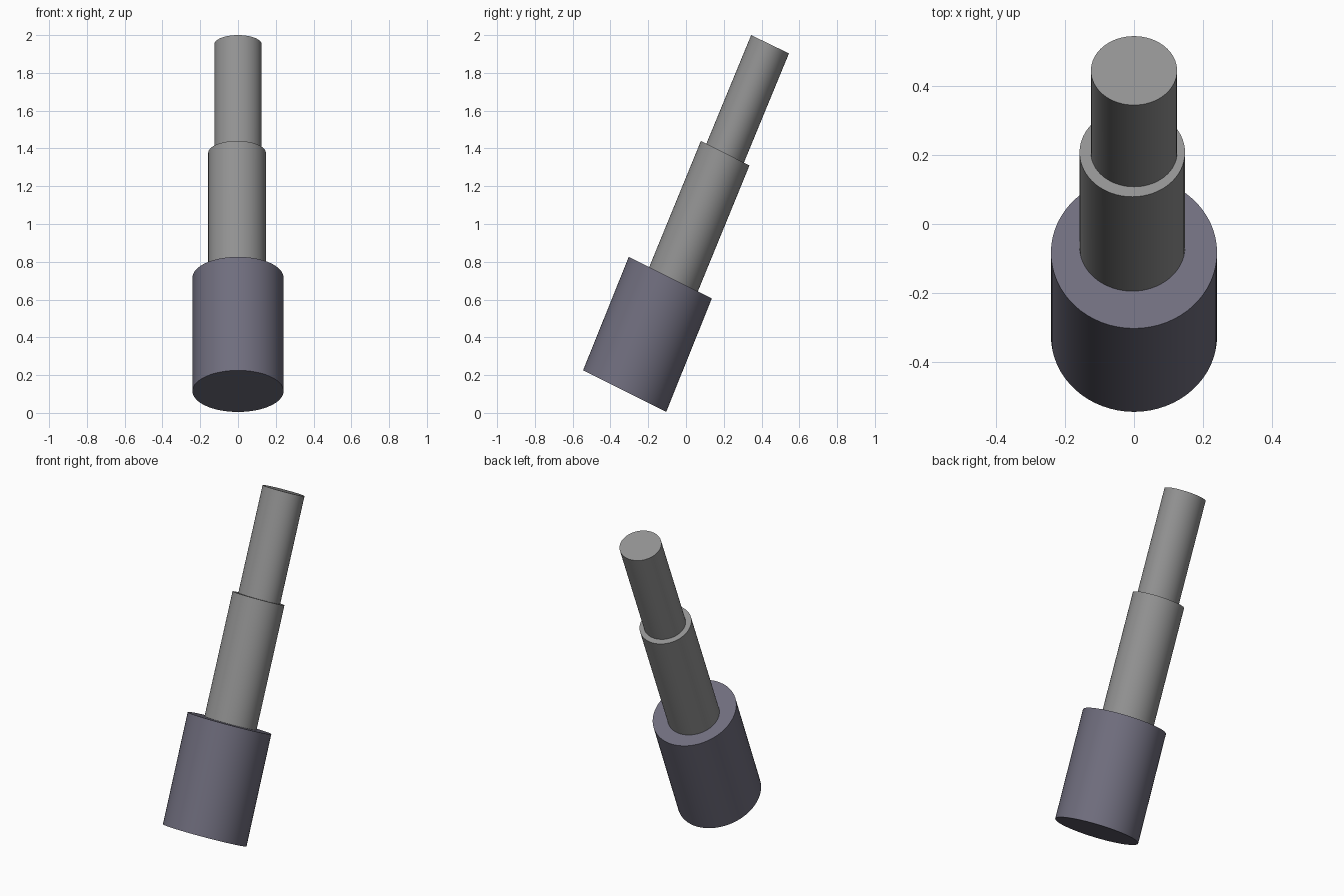
import bpy
import bmesh
import math
from mathutils import Matrix, Vector

cube = bpy.data.objects.get("Cube")
if cube:
    bpy.data.objects.remove(cube, do_unlink=True)


def make_material(name, rgb):
    mat = bpy.data.materials.new(name)
    mat.use_nodes = True
    colour = (*rgb, 1.0)
    mat.diffuse_color = colour
    mat.node_tree.nodes["Principled BSDF"].inputs["Base Color"].default_value = colour
    return mat


def leaning_cylinder(name, bottom, top, radius_x, slant, mat):
    """Cylinder between two centres; slant is the (y, z) half-width of its caps."""
    bottom, top = Vector(bottom), Vector(top)
    middle, axis = (bottom + top) / 2, top - bottom
    shear = Matrix((
        (radius_x, 0, axis.x, middle.x),
        (0, slant[0], axis.y, middle.y),
        (0, slant[1], axis.z, middle.z),
        (0, 0, 0, 1)))
    bm = bmesh.new()
    bmesh.ops.create_cone(bm, cap_ends=True, segments=64, radius1=1, radius2=1,
                          depth=1, matrix=shear)
    mesh = bpy.data.meshes.new(name)
    bm.to_mesh(mesh)
    bm.free()
    mesh.materials.append(mat)
    obj = bpy.data.objects.new(name, mesh)
    bpy.context.collection.objects.link(obj)
    bpy.ops.object.select_all(action='DESELECT')
    obj.select_set(True)
    bpy.context.view_layer.objects.active = obj
    bpy.ops.object.shade_smooth_by_angle(angle=math.radians(30))
    return obj


violet_grey = make_material("violet grey", (0.162, 0.156, 0.209))
metal_grey = make_material("metal grey", (0.287, 0.287, 0.287))

# Wide base sleeve
leaning_cylinder("base_sleeve", (0, -0.325, 0.115), (0, -0.083, 0.716),
                 0.241, (0.22, -0.11), violet_grey)
# Middle tube, sunk into the base
leaning_cylinder("middle_tube", (-0.005, -0.106, 0.61), (-0.005, 0.2075, 1.375),
                 0.153, (0.1285, -0.065), metal_grey)
# Thin upper rod, sunk into the tube
leaning_cylinder("upper_rod", (0, 0.166, 1.275), (0, 0.445, 1.9515),
                 0.125, (0.1, -0.0485), metal_grey)
